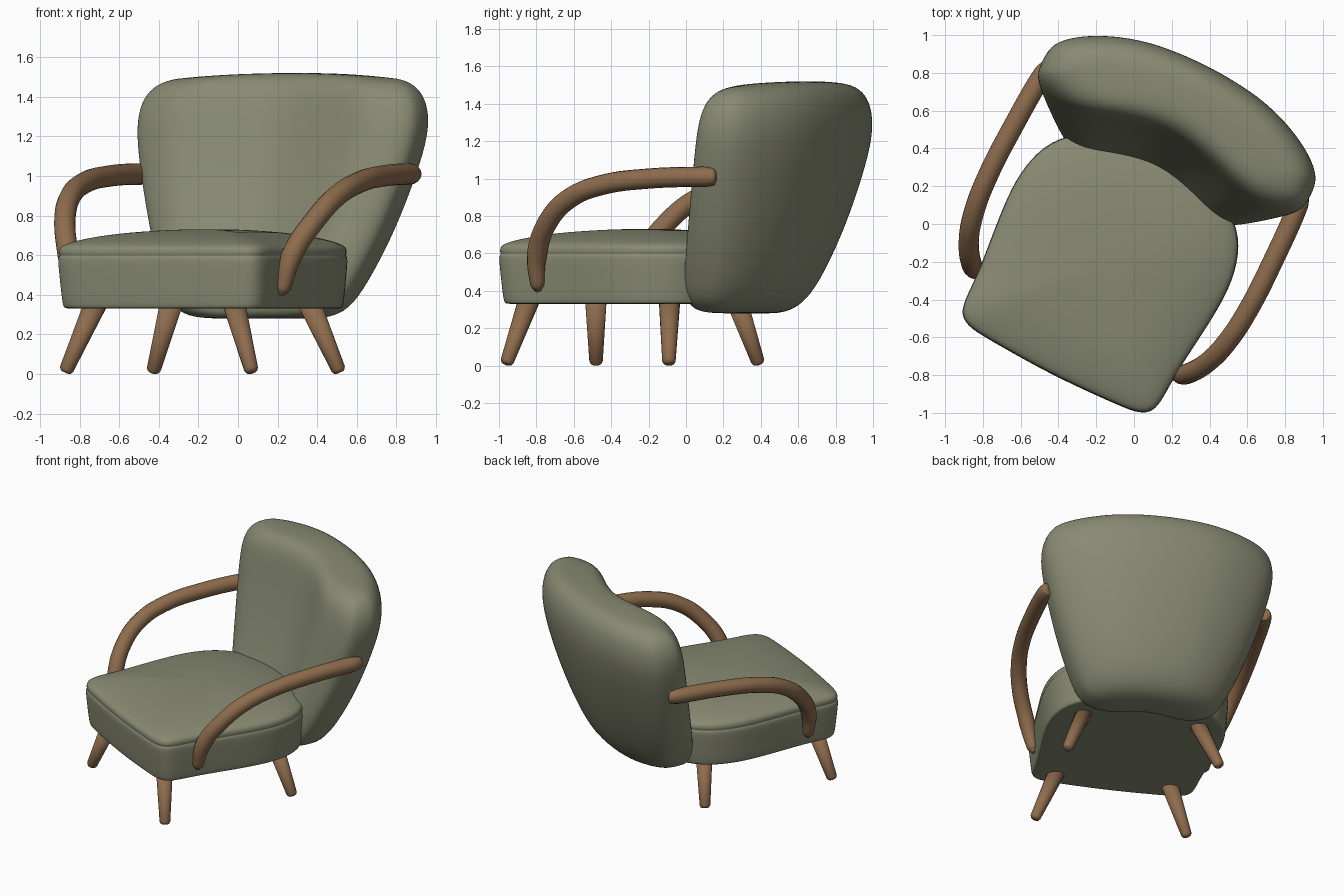
import bpy, bmesh, math
from mathutils import Matrix, Vector

if "Cube" in bpy.data.objects:
    bpy.data.objects.remove(bpy.data.objects["Cube"])

# The chair is turned on the floor; parts are modelled straight, then rotated
TURN = Matrix.Rotation(math.radians(-27), 4, 'Z') @ Matrix.Translation((-0.03, 0, 0))


def material(name, rgb):
    m = bpy.data.materials.new(name)
    m.diffuse_color = (*rgb, 1)
    m.use_nodes = True
    m.node_tree.nodes["Principled BSDF"].inputs["Base Color"].default_value = m.diffuse_color
    return m


FABRIC = material("sage_fabric", (0.245, 0.255, 0.17))
WOOD = material("brown_wood", (0.27, 0.15, 0.075))


def loft(name, rings, mat, subsurf=2):
    """Skin closed rings of points; close both ends with strips across the ring."""
    bm = bmesh.new()
    rows = [[bm.verts.new(TURN @ Vector(p)) for p in r] for r in rings]
    n = len(rows[0])
    for a, b in zip(rows, rows[1:]):
        for i in range(n):
            j = (i + 1) % n
            bm.faces.new((a[i], a[j], b[j], b[i]))
    for row in (rows[0], rows[-1]):
        for i in range(n // 2):
            ids = dict.fromkeys((i, i + 1, n - i - 1, (n - i) % n))
            bm.faces.new([row[k] for k in ids])
    bmesh.ops.recalc_face_normals(bm, faces=bm.faces)
    for f in bm.faces:
        f.smooth = True
    me = bpy.data.meshes.new(name)
    bm.to_mesh(me)
    bm.free()
    me.materials.append(mat)
    ob = bpy.data.objects.new(name, me)
    bpy.context.collection.objects.link(ob)
    if subsurf:
        s = ob.modifiers.new("Smooth", 'SUBSURF')
        s.levels = s.render_levels = subsurf
    return ob


# Seat cushion: one outline scaled through a side profile with seam and crown
half = [(0, -.905), (.2, -.9), (.4, -.89), (.505, -.88), (.57, -.84), (.585, -.75),
        (.585, -.6), (.615, -.35), (.635, -.12), (.615, .06), (.54, .23), (.34, .36), (0, .41)]
outline = half + [(-x, y) for x, y in half[-2:0:-1]]
CY = -.25
profile = [(.33, .6), (.33, .93), (.332, .962), (.345, .975), (.45, .99), (.56, 1.005),
           (.59, 1.003), (.598, .99), (.606, 1.0), (.635, .998), (.655, .965),
           (.68, .85), (.71, .62), (.727, .3), (.731, .1)]
loft("seat", [[(x * s, CY + (y - CY) * s, z) for x, y in outline] for z, s in profile], FABRIC)

# Backrest: wrapped rounded sections (z, half width, front y, rear y, bend)
levels = [(.28, .25, .34, .42, .03), (.284, .37, .28, .49, .07), (.325, .47, .25, .585, .10),
          (.45, .545, .27, .68, .12), (.70, .655, .36, .785, .14),
          (.95, .735, .435, .865, .155), (1.20, .795, .495, .925, .165),
          (1.36, .80, .525, .93, .165), (1.46, .765, .555, .90, .155),
          (1.51, .70, .61, .845, .14), (1.522, .62, .68, .775, .12)]


def back_section(z, w, front, rear, bend, n=40):
    mid, th = (front + rear) / 2, (rear - front) / 2
    pts = []
    for i in range(n):
        t = 2 * math.pi * i / n
        c, s = math.cos(t), math.sin(t)
        u = math.copysign(abs(c) ** .62, c)
        v = math.copysign(abs(s) ** .62, s)
        # hollow inner face levels out into wings, outer face is an even arc
        k = min(abs(u) / .78, 1)
        inner, outer = k * k * (3 - 2 * k), u * u
        f = (1 + v) / 2
        droop = .05 * (w * u / .8) ** 2 * max(0, min(1, (z - 1) / .4))
        pts.append((w * u, mid + th * v - bend * (inner * (1 - f) + outer * f), z - droop))
    return pts


loft("backrest", [back_section(*l) for l in levels], FABRIC)

# Armrests: bent rods from the backrest down into the seat sides
arm_path = [(.742, .545, 1.01, .4), (.747, .535, 1.01, .85), (.757, .49, 1.01, 1), (.775, .15, 1.0, 1),
            (.775, -.13, .965, 1), (.755, -.32, .90, 1), (.712, -.47, .785, 1),
            (.635, -.585, .60, 1), (.592, -.605, .43, .7), (.582, -.605, .40, .3)]


def arm(name, side):
    cu = bpy.data.curves.new(name, 'CURVE')
    cu.dimensions = '3D'
    cu.bevel_depth = .054
    cu.bevel_resolution = 6
    cu.resolution_u = 8
    cu.use_fill_caps = True
    sp = cu.splines.new('BEZIER')
    sp.bezier_points.add(len(arm_path) - 1)
    for bp, (x, y, z, r) in zip(sp.bezier_points, arm_path):
        bp.co = TURN @ Vector((side * x, y, z))
        bp.radius = r
        bp.handle_left_type = bp.handle_right_type = 'AUTO'
    sp.use_smooth = True
    cu.materials.append(WOOD)
    ob = bpy.data.objects.new(name, cu)
    bpy.context.collection.objects.link(ob)


# Legs: tapered, splayed, with rounded feet
def leg(name, foot, top):
    a, b = Vector(foot), Vector(top)
    q = (b - a).to_track_quat('Z', 'Y')
    rings = []
    for t, r in ((.0, .018), (.015, .029), (.05, .036), (1, .058)):
        rings.append([a.lerp(b, t) + q @ Vector((r * math.cos(k * math.pi / 12),
                      r * math.sin(k * math.pi / 12), 0)) for k in range(24)])
    loft(name, rings, WOOD, 0)


for side, label in ((-1, "left"), (1, "right")):
    arm(label + "_armrest", side)
    leg("front_" + label + "_leg", (side * .53, -.825, .007), (side * .39, -.755, .36))
    leg("back_" + label + "_leg", (side * .53, .152, .007), (side * .39, .085, .36))
